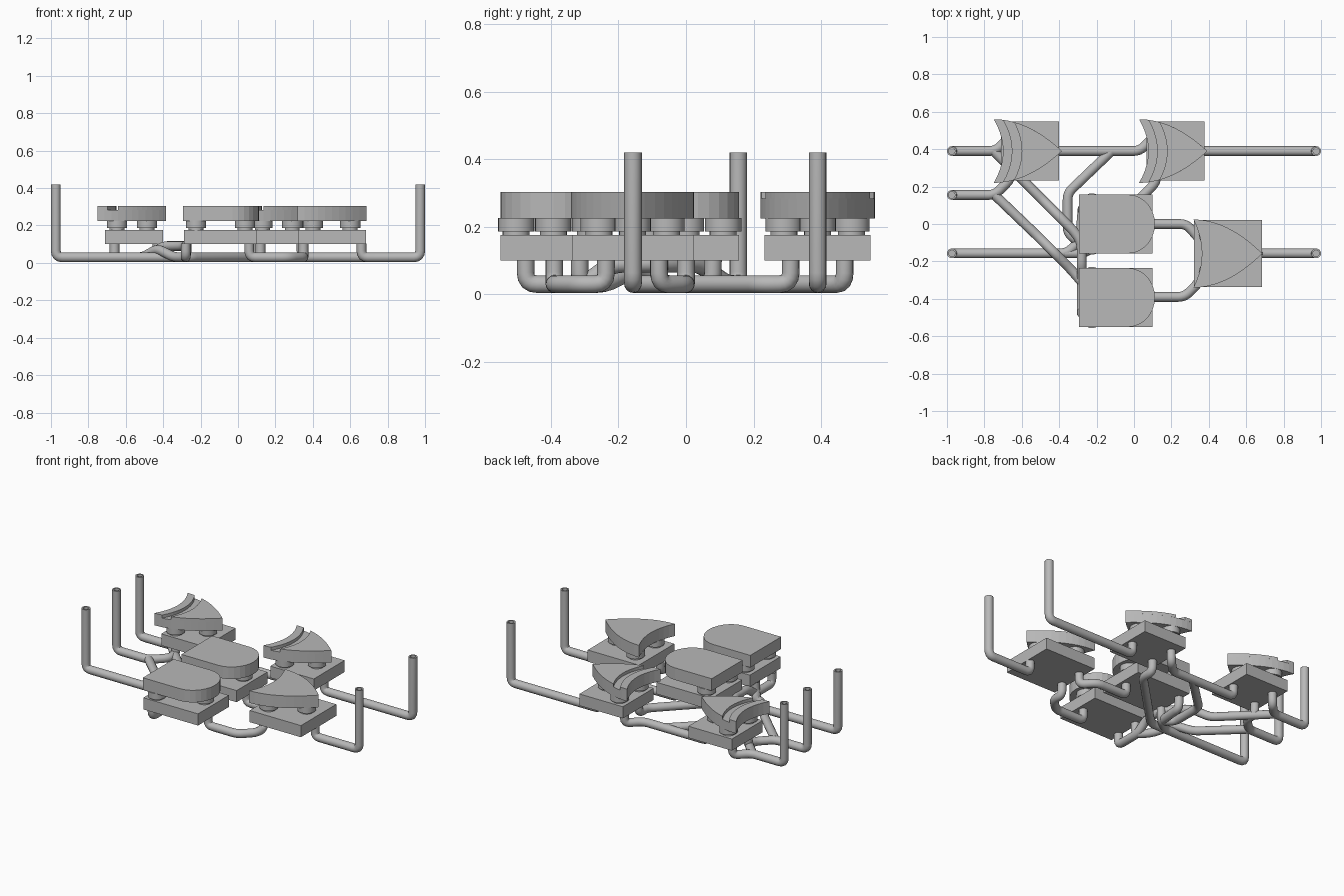
import bpy, bmesh, math
from mathutils import Vector

if "Cube" in bpy.data.objects:
    bpy.data.objects.remove(bpy.data.objects["Cube"])

mat = bpy.data.materials.new("plain grey")
mat.diffuse_color = (0.48, 0.48, 0.48, 1)
mat.use_nodes = True
mat.node_tree.nodes["Principled BSDF"].inputs["Base Color"].default_value = mat.diffuse_color

R, Z = 0.026, 0.03            # pipe radius and height of pipe centre line
PLATE = (0.10, 0.175)         # plate bottom and top
GATE = (0.225, 0.303)         # gate symbol bottom and top
POST_TOP = 0.42


def link(name, bm):
    me = bpy.data.meshes.new(name)
    bmesh.ops.recalc_face_normals(bm, faces=bm.faces)
    bm.to_mesh(me)
    bm.free()
    me.materials.append(mat)
    ob = bpy.data.objects.new(name, me)
    bpy.context.collection.objects.link(ob)
    return ob


def smooth(ob):
    bpy.ops.object.select_all(action='DESELECT')
    ob.select_set(True)
    bpy.context.view_layer.objects.active = ob
    bpy.ops.object.shade_smooth_by_angle(angle=math.radians(35))


def prism(bm, pts, z0, z1):
    f = bm.faces.new([bm.verts.new((x, y, z0)) for x, y in pts])
    ext = bmesh.ops.extrude_face_region(bm, geom=[f], use_keep_orig=True)
    top = [g for g in ext["geom"] if isinstance(g, bmesh.types.BMVert)]
    bmesh.ops.translate(bm, verts=top, vec=(0, 0, z1 - z0))


def plate(name, x0, x1, y0, y1):
    bm = bmesh.new()
    prism(bm, [(x0, y0), (x1, y0), (x1, y1), (x0, y1)], *PLATE)
    link(name, bm)


def lathe(name, x, y, profile, n=24):
    bm = bmesh.new()
    rings = [[bm.verts.new((x + r * math.cos(2 * math.pi * i / n),
                            y + r * math.sin(2 * math.pi * i / n), z))
              for i in range(n)] for r, z in profile]
    for a, b in zip(rings, rings[1:]):
        for i in range(n):
            j = (i + 1) % n
            bm.faces.new((a[i], a[j], b[j], b[i]))
    bm.faces.new(rings[-1])
    smooth(link(name, bm))


def pillars(name, cy, dy, x_in, x_out):
    for i, (x, y) in enumerate([(x_in, cy - dy), (x_in, cy + dy), (x_out, cy)]):
        lathe(f"{name}_pillar_{i}", x, y,
              [(0.04, 0.17), (0.04, 0.186), (0.054, 0.186), (0.054, 0.226)])


def pointed(x0, x1, cy, h, d, s0=0.0, s1=None, n=10):
    """Pointed gate outline between back curves shifted by s0 and s1."""
    L = x1 - x0

    def edge_t(s):
        t = s / L
        for _ in range(30):
            t = (s + d * (1 - (1 - t * t) ** 2)) / L
        return t

    def back(s):
        u = 1 - edge_t(s) ** 2
        vs = [u * (1 - 2 * i / n) for i in range(n + 1)]
        return [(x0 + s + d * (1 - v * v), cy + h * v) for v in vs]

    t0, t1 = edge_t(s0), 1.0 if s1 is None else edge_t(s1)
    ts = [t0 + (t1 - t0) * i / n for i in range(1, n)]
    lower = [(x0 + L * t, cy - h * (1 - t * t)) for t in ts]
    upper = [(x, 2 * cy - y) for x, y in reversed(lower)]
    front = [(x1, cy)] if s1 is None else back(s1)[::-1]
    return back(s0) + lower + front + upper


# exclusive-or gates: pointed body with a curved groove cut in the top
def xor_gate(name, x, cy=0.39):
    plate(name + "_plate", x + 0.04, x + 0.35, cy - 0.157, cy + 0.157)
    pillars(name, cy, 0.1, x + 0.103, x + 0.263)
    args = (x, x + 0.365, cy, 0.17, 0.05)
    bm = bmesh.new()
    prism(bm, pointed(*args), GATE[0], 0.283)
    prism(bm, pointed(*args, 0, 0.05), 0.283, GATE[1])
    prism(bm, pointed(*args, 0.10), 0.283, GATE[1])
    link(name + "_body", bm)


# and gates: D-shaped body
def and_gate(name, cy):
    plate(name + "_plate", -0.29, 0.10, cy - 0.157, cy + 0.157)
    pillars(name, cy, 0.11, -0.225, 0.037)
    arc = [(-0.03 + 0.142 * math.cos(a), cy + 0.157 * math.sin(a))
           for a in (math.pi * (i / 14 - 0.5) for i in range(15))]
    bm = bmesh.new()
    prism(bm, [(-0.293, cy + 0.157), (-0.293, cy - 0.157)] + arc, *GATE)
    link(name + "_body", bm)


xor_gate("first_xor", -0.75)
xor_gate("second_xor", 0.027)
and_gate("upper_and", 0.0)
and_gate("lower_and", -0.393)

# or gate: pointed body without groove
plate("or_plate", 0.32, 0.685, -0.338, 0.022)
pillars("or", -0.158, 0.1, 0.40, 0.60)
bm = bmesh.new()
prism(bm, pointed(0.318, 0.686, -0.158, 0.182, 0.045), *GATE)
link("or_body", bm)


def rounded(pts, r=0.035, n=4):
    pts = [Vector(p) for p in pts]
    out = [pts[0]]
    for a, b, c in zip(pts, pts[1:], pts[2:]):
        k = min(r, (a - b).length * 0.45, (c - b).length * 0.45)
        p, q = b + (a - b).normalized() * k, b + (c - b).normalized() * k
        for i in range(n + 1):
            t = i / n
            out.append(p * (1 - t) ** 2 + b * 2 * t * (1 - t) + q * t * t)
    return out + [pts[-1]]


def pipe(name, pts, start=None, end=None):
    """Pipe through points; start / end give the height of upright ends."""
    pts = [(p[0], p[1], p[2] if len(p) > 2 else Z) for p in pts]
    if start:
        pts.insert(0, (pts[0][0], pts[0][1], start))
    if end:
        pts.append((pts[-1][0], pts[-1][1], end))
    path = rounded(pts)
    cu = bpy.data.curves.new(name, 'CURVE')
    cu.dimensions = '3D'
    cu.bevel_depth, cu.bevel_resolution = R, 6
    sp = cu.splines.new('POLY')
    sp.points.add(len(path) - 1)
    for p, v in zip(sp.points, path):
        p.co = (*v, 1)
    cu.materials.append(mat)
    ob = bpy.data.objects.new(name, cu)
    bpy.context.collection.objects.link(ob)
    bpy.ops.object.select_all(action='DESELECT')
    ob.select_set(True)
    bpy.context.view_layer.objects.active = ob
    bpy.ops.object.convert(target='MESH')
    smooth(bpy.context.view_layer.objects.active)


UP, TOP, E = PLATE[0] + 0.005, POST_TOP, 0.974

# input pipes into the first gates
pipe("top_input", [(-E, .39), (-.74, .39), (-.66, .47)], TOP, UP)
pipe("middle_input", [(-E, .155), (-.745, .155), (-.66, .24), (-.66, .31)], TOP, UP)
pipe("bottom_input", [(-E, -.157), (-.36, -.157), (-.275, -.08)], TOP, UP)

# branch pipes that bridge over others
pipe("top_branch", [(-.75, .39), (-.48, .12), (-.40, .04, .09), (-.32, -.04, .09),
                    (-.28, -.10, .09), (-.28, -.22, .09), (-.28, -.30), (-.28, -.475)],
     None, UP)
pipe("middle_branch", [(-.745, .155), (-.51, -.07), (-.43, -.15, .075),
                       (-.34, -.24), (-.275, -.315)], None, UP)
pipe("bottom_branch", [(-.37, -.157), (-.26, -.157), (.12, .225), (.12, .31)], None, UP)

# pipes between gates
pipe("xor_link", [(-.43, .39), (.03, .39), (.11, .47)], UP, UP)
pipe("xor_branch", [(-.12, .39), (-.355, .165), (-.355, -.05), (-.29, -.10),
                    (-.275, .08)], None, UP)
pipe("upper_and_link", [(.06, 0), (.28, 0), (.35, -.08)], UP, UP)
pipe("lower_and_link", [(.06, -.39), (.27, -.39), (.35, -.31), (.35, -.237)], UP, UP)

# output pipes
pipe("top_output", [(.34, .39), (E, .39)], UP, TOP)
pipe("bottom_output", [(.66, -.157), (E, -.157)], UP, TOP)

# hollow rims on the upright pipe ends
for i, (x, y) in enumerate([(-E, .39), (-E, .155), (-E, -.157), (E, .39), (E, -.157)]):
    lathe(f"post_rim_{i}", x, y, [(R, TOP), (0.017, TOP), (0.017, TOP - 0.06)])
